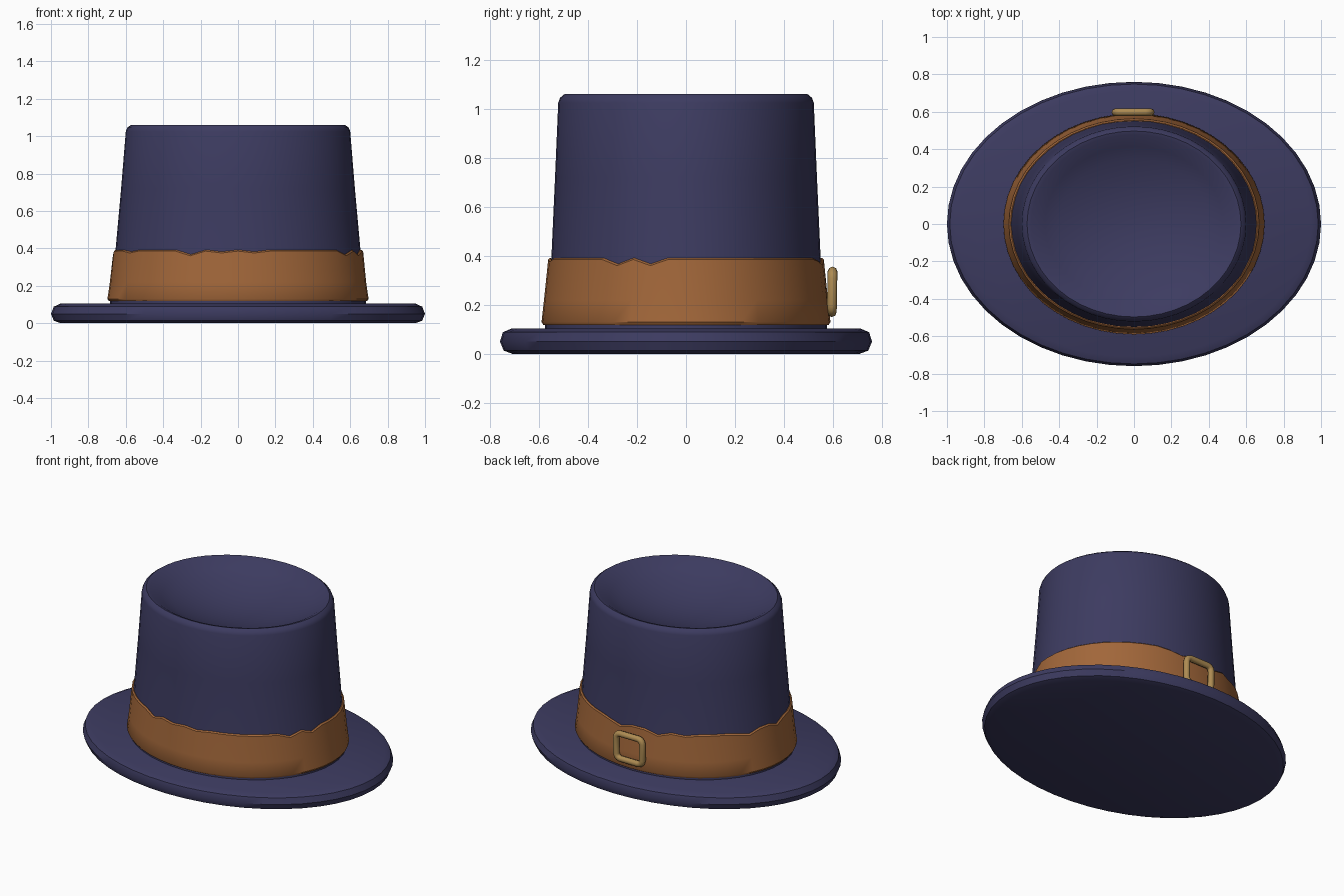
import bpy, bmesh, math, random

random.seed(4)
SEGMENTS = 48

cube = bpy.data.objects.get("Cube")
if cube:
    bpy.data.objects.remove(cube, do_unlink=True)


def material(name, rgb):
    mat = bpy.data.materials.new(name)
    mat.use_nodes = True
    mat.diffuse_color = (*rgb, 1)
    mat.node_tree.nodes["Principled BSDF"].inputs["Base Color"].default_value = (*rgb, 1)
    return mat


def smooth(obj, angle):
    bpy.ops.object.select_all(action='DESELECT')
    obj.select_set(True)
    bpy.context.view_layer.objects.active = obj
    bpy.ops.object.shade_smooth_by_angle(angle=math.radians(angle))


def oval_lathe(name, rings, mat, caps=True, ragged=()):
    """Stack oval rings (x radius, y radius, z); ragged rings share random dips."""
    dips = [random.choice((0, 0, 0, 0.01, 0.025)) for _ in range(SEGMENTS)]
    bm = bmesh.new()
    loops = []
    for r, (rx, ry, z) in enumerate(rings):
        loop = []
        for i in range(SEGMENTS):
            a = math.tau * i / SEGMENTS
            drop = dips[i] if r in ragged else 0
            loop.append(bm.verts.new((rx * math.cos(a), ry * math.sin(a), z - drop)))
        loops.append(loop)
    pairs = list(zip(loops, loops[1:]))
    if not caps:
        pairs.append((loops[-1], loops[0]))
    for low, high in pairs:
        for i in range(SEGMENTS):
            j = (i + 1) % SEGMENTS
            bm.faces.new((low[i], low[j], high[j], high[i]))
    if caps:
        bm.faces.new(loops[0][::-1])
        bm.faces.new(loops[-1])
    bmesh.ops.recalc_face_normals(bm, faces=bm.faces)
    mesh = bpy.data.meshes.new(name)
    bm.to_mesh(mesh)
    bm.free()
    mesh.materials.append(mat)
    obj = bpy.data.objects.new(name, mesh)
    bpy.context.collection.objects.link(obj)
    smooth(obj, 40)
    return obj


navy = material("navy felt", (0.046, 0.044, 0.118))
leather = material("brown leather", (0.36, 0.135, 0.042))
brass = material("brass", (0.42, 0.26, 0.085))

# Brim: flat oval disc with a rounded edge
oval_lathe("brim", [(0.95, 0.71, 0), (0.985, 0.745, 0.013), (1, 0.76, 0.05),
                    (0.985, 0.748, 0.088), (0.95, 0.71, 0.104)], navy)

# Crown: tapered oval wall, narrow bevelled lip and a shallow dished top
crown = [(0.685, 0.575, 0.09), (0.685, 0.575, 0.13), (0.655, 0.55, 0.39),
         (0.625, 0.535, 0.72), (0.6, 0.522, 1.025), (0.592, 0.515, 1.045),
         (0.572, 0.497, 1.06), (0.55, 0.478, 1.055)]
for k in range(1, 8):
    t = 1 - k / 7.5
    crown.append((0.55 * t, 0.478 * t, 0.91 + 0.135 * t * t))
oval_lathe("crown", crown, navy)

# Hat band: closed ring with a worn, uneven upper edge
oval_lathe("hat_band", [(0.66, 0.55, 0.118), (0.69, 0.583, 0.118), (0.698, 0.59, 0.13),
                        (0.685, 0.58, 0.22), (0.669, 0.563, 0.385),
                        (0.66, 0.555, 0.392), (0.63, 0.53, 0.38)],
           leather, caps=False, ragged=(4, 5, 6))

# Buckle: rounded rectangular frame on the back of the band
curve = bpy.data.curves.new("buckle", 'CURVE')
curve.dimensions = '3D'
curve.bevel_depth = 0.02
curve.bevel_resolution = 2
half_w, half_h, corner = 0.095, 0.083, 0.03
points = []
for q, (sx, sz) in enumerate(((1, 1), (-1, 1), (-1, -1), (1, -1))):
    for s in range(4):
        a = math.pi / 2 * (q + s / 3)
        points.append((sx * (half_w - corner) + corner * math.cos(a), 0,
                       sz * (half_h - corner) + corner * math.sin(a)))
spline = curve.splines.new('POLY')
spline.points.add(len(points) - 1)
for p, co in zip(spline.points, points):
    p.co = (*co, 1)
spline.use_cyclic_u = True
curve.materials.append(brass)
buckle = bpy.data.objects.new("buckle", curve)
buckle.location = (-0.005, 0.597, 0.253)
buckle.rotation_euler.x = math.radians(-1)
bpy.context.collection.objects.link(buckle)
bpy.ops.object.select_all(action='DESELECT')
buckle.select_set(True)
bpy.context.view_layer.objects.active = buckle
bpy.ops.object.convert(target='MESH')
smooth(bpy.context.view_layer.objects.active, 50)
